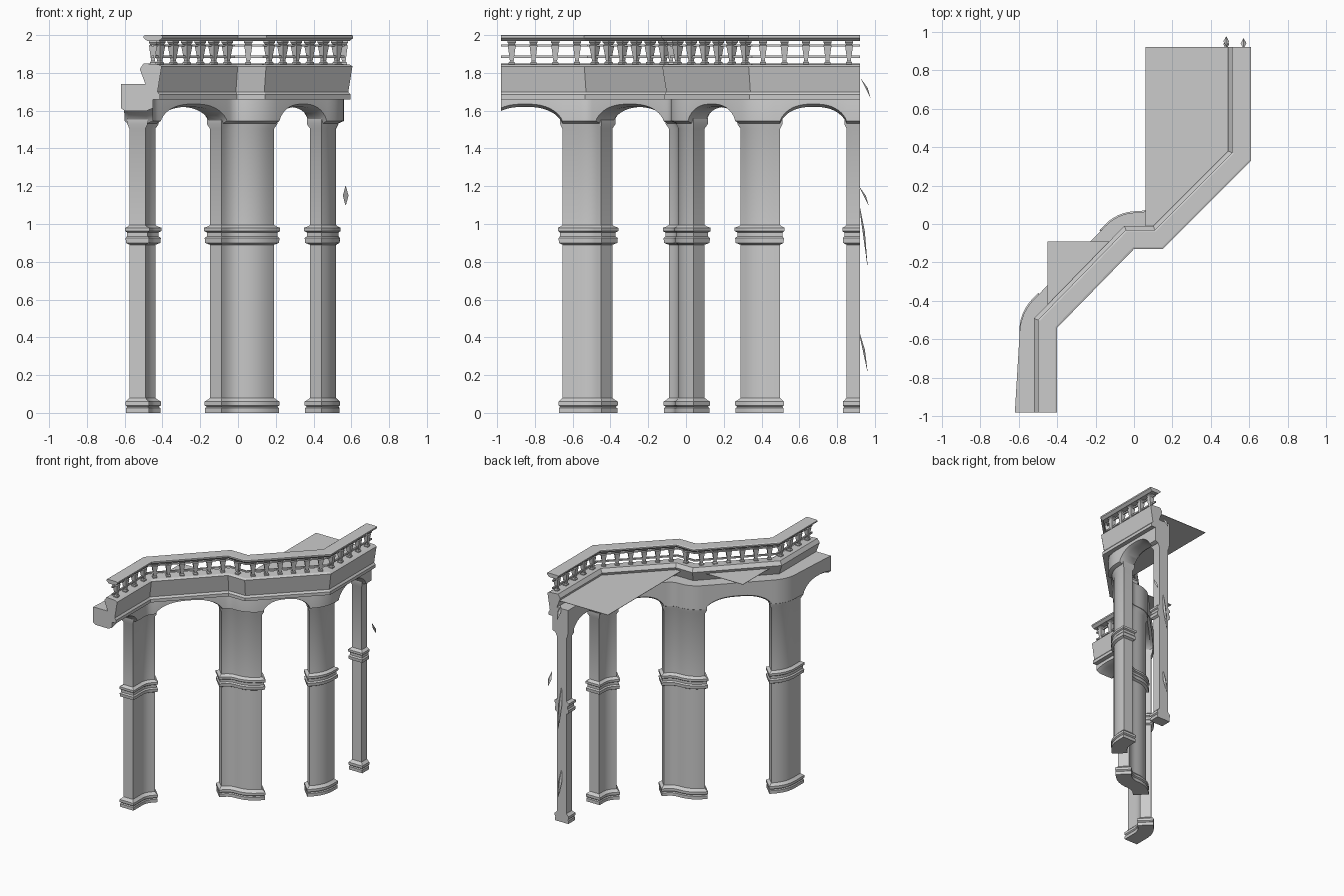
import bpy, bmesh, math
from mathutils import Vector

if "Cube" in bpy.data.objects:
    bpy.data.objects.remove(bpy.data.objects["Cube"])

# Outer edge of the gallery in plan, walked from the front-left end to the back-right end
EDGE = [Vector(p) for p in [(-.40, -.98), (-.40, -.54), (0, -.13), (.15, -.13), (.61, .33), (.61, .92)]]
MID = 0.1325      # inward distance of the column centreline


def offset(d):
    """Mitred offset of the edge, inward (left of travel)."""
    out = []
    for i, p in enumerate(EDGE):
        ts = []
        if i > 0:
            ts.append((p - EDGE[i - 1]).normalized())
        if i < len(EDGE) - 1:
            ts.append((EDGE[i + 1] - p).normalized())
        ns = [Vector((-t.y, t.x)) for t in ts]
        m = sum(ns, Vector((0, 0))).normalized()
        out.append(p + m * d / m.dot(ns[0]))
    return out


def loft(name, rings, smooth=True):
    """Join equal rings of points into a capped solid."""
    bm = bmesh.new()
    vs = [[bm.verts.new(p) for p in r] for r in rings]
    n = len(rings[0])
    for a, b in zip(vs, vs[1:]):
        for i in range(n):
            j = (i + 1) % n
            bm.faces.new((a[i], a[j], b[j], b[i]))
    bm.faces.new(vs[0])
    bm.faces.new(vs[-1])
    bmesh.ops.recalc_face_normals(bm, faces=bm.faces)
    me = bpy.data.meshes.new(name)
    bm.to_mesh(me)
    bm.free()
    ob = bpy.data.objects.new(name, me)
    bpy.context.collection.objects.link(ob)
    if smooth:
        bpy.ops.object.select_all(action='DESELECT')
        ob.select_set(True)
        bpy.context.view_layer.objects.active = ob
        bpy.ops.object.shade_smooth_by_angle(angle=math.radians(30))
    return ob


def sweep(name, profile):
    """Run a (distance inward, height) section along the mitred edge."""
    cols = [[(p.x, p.y, z) for p in offset(d)] for d, z in profile]
    return loft(name, [list(r) for r in zip(*cols)], False)


# Rounded centreline with arc length, used for columns and arches
V = offset(MID)
pts, corner = [V[0]], []
for i in range(1, len(V) - 1):
    a = V[i] + (V[i - 1] - V[i]).normalized() * .072
    b = V[i] + (V[i + 1] - V[i]).normalized() * .072
    for k in range(7):
        t = k / 6
        pts.append(a * (1 - t) ** 2 + V[i] * 2 * t * (1 - t) + b * t * t)
    corner.append(len(pts) - 4)
pts.append(V[-1])
arc = [0]
for a, b in zip(pts, pts[1:]):
    arc.append(arc[-1] + (b - a).length)
END = arc[-1]
SA, SB1, SB2, SC = [arc[i] for i in corner]


def point(s):
    if s <= 0:
        return pts[0] + Vector((0, s))
    if s >= END:
        return pts[-1] + Vector((0, s - END))
    i = max(k for k in range(len(arc) - 1) if arc[k] <= s)
    return pts[i].lerp(pts[i + 1], (s - arc[i]) / (arc[i + 1] - arc[i]))


def at(s, d):
    """Plan point at arc length s, distance d inward from the edge."""
    t = (point(s + .012) - point(s - .012)).normalized()
    return point(s) + Vector((-t.y, t.x)) * (d - MID)


# Columns: footprint bent along the centreline, lofted through base and waist mouldings
SPANS = [(SA - .165, SA + .09), (SB1 - .085, SB2 + .09), (SC - .09, SC + .11), (END - .07, END)]
LEVELS = [(0, .018), (.025, .018), (.032, .012), (.04, .02), (.06, .02), (.068, .01), (.08, 0),
          (.89, 0), (.90, .018), (.925, .02), (.935, .012), (.955, .012), (.962, .022),
          (.98, .022), (.987, .008), (.995, 0), (1.505, 0), (1.53, .012), (1.56, .012)]
for k, (s0, s1) in enumerate(SPANS):
    rings = []
    n = 18 if k < 3 else 2
    for z, o in LEVELS:
        a, b = s0 - o, s1 + (o if k < 3 else 0)
        ss = [a + (b - a) * i / n for i in range(n + 1)]
        ring = [at(s, .09 - o) for s in ss] + [at(s, .175 + o) for s in reversed(ss)]
        rings.append([(p.x, p.y, z) for p in ring])
    loft(f"column_{k + 1}", rings)

# Arcade beam: underside rises into an arch between neighbouring columns
gaps = [(-.07, SPANS[0][0])] + [(a[1], b[0]) for a, b in zip(SPANS, SPANS[1:])]


def underside(s):
    for a, b in gaps:
        if a < s < b:
            u = abs(2 * (s - a) / (b - a) - 1)
            return 1.53 + .09 * (1 - u ** 2.6) ** .7
    return 1.53


stations = sorted({round(END * i / 150, 4) for i in range(151)} | {round(x, 4) for g in gaps for x in g if x > 0})
rings = []
for s in stations:
    z = underside(s)
    back = .22 - .03 * min(1, s / .5)
    sec = [(.085, z), (.05, z + .015), (.05, 1.70), (.06, 1.74), (back, 1.74), (back, z + .015), (back - .02, z)]
    rings.append([(*at(s, d), h) for d, h in sec])
loft("arcade_beam", rings)

# Leaning parapet with a lower band
sweep("parapet", [(.014, 1.66), (.014, 1.685), (.026, 1.70), (.004, 1.835), (.02, 1.845),
                  (.10, 1.85), (.12, 1.82), (.06, 1.66)])
# Handrail and thin horizontal bars
sweep("handrail", [(0, 1.985), (0, 1.997), (.01, 2.0), (.09, 2.0), (.10, 1.995), (.10, 1.985),
                   (.08, 1.968), (.02, 1.968)])
for z in (1.885, 1.945):
    sweep("rail_bar", [(.045, z - .006), (.045, z + .006), (.057, z + .006), (.057, z - .006)])

# Tapered square balusters
R = offset(.05)
for a, b in zip(R, R[1:]):
    L = (b - a).length
    n = max(1, round(L / .108))
    t = (b - a) / L
    m = Vector((-t.y, t.x))
    for i in range(n):
        c = a + t * L * (i + .5) / n
        rings = []
        for z, w in [(1.84, .016), (1.855, .016), (1.862, .010), (1.88, .012), (1.93, .019),
                     (1.945, .021), (1.95, .015), (1.96, .022), (1.972, .022)]:
            rings.append([(*(c + t * w * u + m * w * v), z) for u, v in ((-1, -1), (1, -1), (1, 1), (-1, 1))])
        loft("baluster", rings, False)


# Walkway sheets behind the parapet
def slab(name, outline, z):
    loft(name, [[(x, y, h) for x, y in outline] for h in (z - .003, z)], False)


slab("right_floor", [(.06, .92), (.06, -.04), (.11, -.04), (.52, .365), (.52, .92)], 1.80)
slab("left_floor", [(-.45, -.09), (-.45, -.46), (-.08, -.09)], 1.80)

# Thin broken shards at the back end
for x, y, z0, z1 in [(.48, .95, 1.67, 1.77), (.48, .935, .78, 1.14), (.57, .94, 1.1, 1.2), (.48, .935, .22, .45)]:
    loft("end_shard", [[(x - .015 * w, y - .025 * q, z), (x + .015 * w, y - .025 * q, z), (x, y + .012 * w - .025 * q, z)]
                       for z, w, q in ((z0, .1, -1), ((z0 + z1) / 2, 1, 0), (z1, .1, 1))], False)
